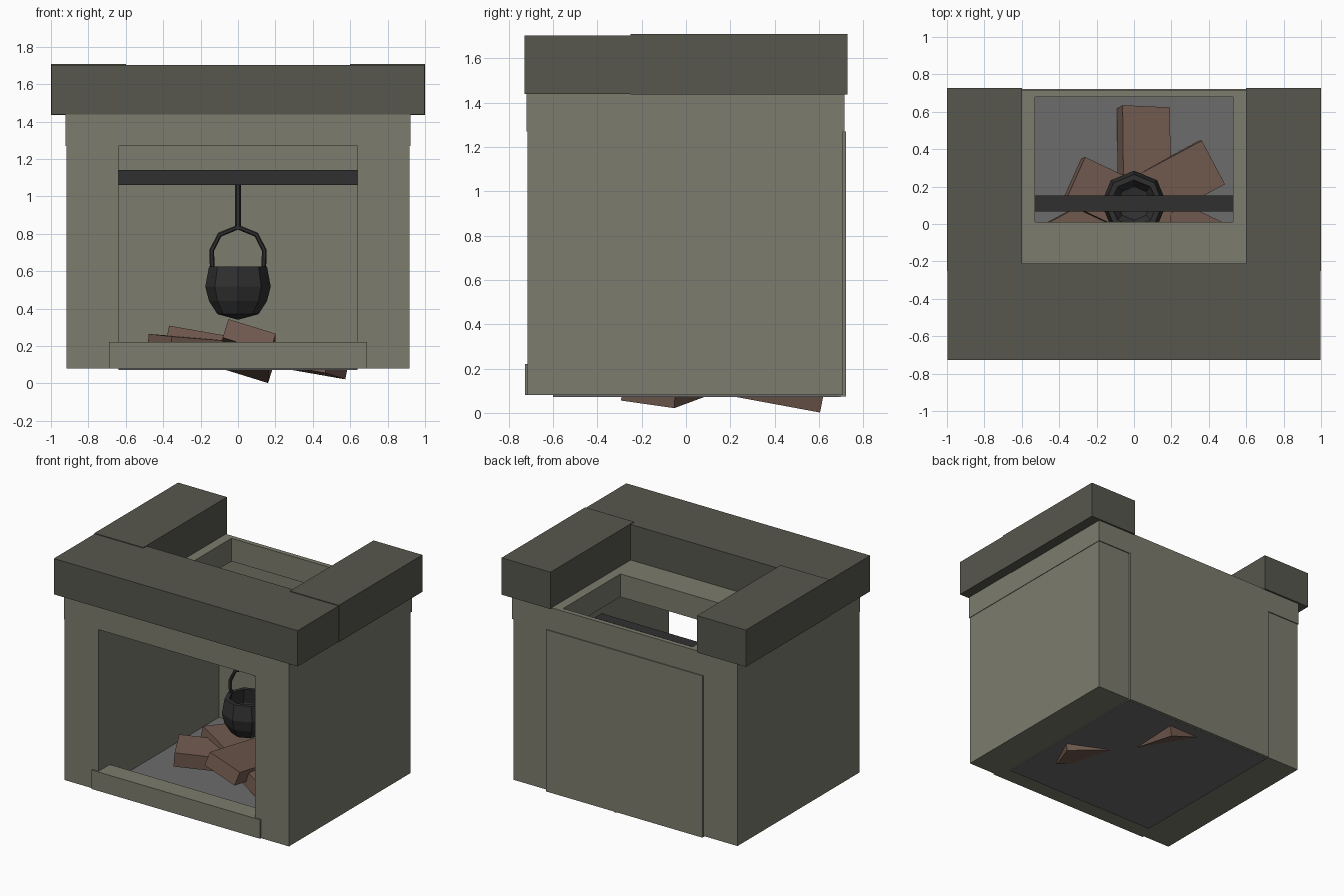
import bpy, bmesh, math
from mathutils import Vector, Matrix

if "Cube" in bpy.data.objects:
    bpy.data.objects.remove(bpy.data.objects["Cube"])


def material(name, r, g, b):
    m = bpy.data.materials.new(name)
    m.diffuse_color = (r, g, b, 1)
    m.use_nodes = True
    m.node_tree.nodes["Principled BSDF"].inputs["Base Color"].default_value = m.diffuse_color
    return m


STONE = material("stone", 0.20, 0.20, 0.155)
CAP = material("dark_stone", 0.095, 0.095, 0.075)
WOOD = material("wood", 0.17, 0.105, 0.08)
IRON = material("iron", 0.03, 0.03, 0.03)
ASH = material("ash", 0.15, 0.15, 0.15)


def finish(name, bm, mat):
    bmesh.ops.recalc_face_normals(bm, faces=bm.faces)
    me = bpy.data.meshes.new(name)
    bm.to_mesh(me)
    bm.free()
    me.materials.append(mat)
    ob = bpy.data.objects.new(name, me)
    bpy.context.collection.objects.link(ob)
    return ob


def box(name, x, y, z, mat):
    """Box from (min, max) ranges."""
    bm = bmesh.new()
    bmesh.ops.create_cube(bm, size=1)
    for v in bm.verts:
        v.co = [r[0] if c < 0 else r[1] for c, r in zip(v.co, (x, y, z))]
    return finish(name, bm, mat)


def frame(name, outer, inner, z, mat):
    """Rectangular slab with a rectangular hole; rects are x0, x1, y0, y1."""
    bm = bmesh.new()
    rings = []
    for (x0, x1, y0, y1), h in ((outer, z[0]), (outer, z[1]), (inner, z[1]), (inner, z[0])):
        rings.append([bm.verts.new((x, y, h)) for x, y in
                      ((x0, y0), (x1, y0), (x1, y1), (x0, y1))])
    for k in range(4):
        a, b = rings[k], rings[(k + 1) % 4]
        for i in range(4):
            j = (i + 1) % 4
            bm.faces.new((a[i], a[j], b[j], b[i]))
    return finish(name, bm, mat)


def log(name, p0, p1, roll, width=0.265, thick=0.105):
    """Rectangular billet from p0 to p1, rolled about its length."""
    p0, p1 = Vector(p0), Vector(p1)
    d = (p1 - p0).normalized()
    s = d.cross(Vector((0, 0, 1))).normalized()
    u = s.cross(d)
    rot = Matrix((s, d, u)).transposed() @ Matrix.Rotation(math.radians(roll), 3, 'Y')
    bm = bmesh.new()
    bmesh.ops.create_cube(bm, size=1)
    for v in bm.verts:
        v.co = (p0 + p1) / 2 + rot @ Vector(
            (v.co.x * width, v.co.y * (p1 - p0).length, v.co.z * thick))
    return finish(name, bm, WOOD)


def rod(name, pts, r, sides=6):
    """Faceted bar along a path lying in an xz plane."""
    bm = bmesh.new()
    pts = [Vector(p) for p in pts]
    rings = []
    for i, p in enumerate(pts):
        t = (pts[min(i + 1, len(pts) - 1)] - pts[max(i - 1, 0)]).normalized()
        b = Vector((0, 1, 0))
        n = t.cross(b)
        rings.append([bm.verts.new(p + r * (math.cos(a) * n + math.sin(a) * b))
                      for a in [2 * math.pi * k / sides for k in range(sides)]])
    for a, b in zip(rings, rings[1:]):
        for i in range(sides):
            j = (i + 1) % sides
            bm.faces.new((a[i], a[j], b[j], b[i]))
    bm.faces.new(rings[0])
    bm.faces.new(rings[-1])
    return finish(name, bm, IRON)


# Stone body: side walls, back panel, hollow lintel slab, sill and hearth floor
for side, s in (("left", -1), ("right", 1)):
    box(side + "_wall", sorted((s * 0.64, s * 0.918)), (-0.715, 0.708), (0.08, 1.27), STONE)
box("back_panel", (-0.64, 0.64), (0.69, 0.722), (0.073, 1.27), STONE)
frame("lintel_slab", (-0.922, 0.922, -0.72, 0.715), (-0.53, 0.53, 0.01, 0.68),
      (1.27, 1.44), STONE)
box("front_sill", (-0.69, 0.69), (-0.727, -0.585), (0.08, 0.22), STONE)
box("hearth_floor", (-0.64, 0.64), (-0.6, 0.70), (0.072, 0.082), ASH)

# U-shaped mantel cap
box("mantel_front", (-0.998, 0.998), (-0.728, -0.21), (1.438, 1.703), CAP)
for side, s in (("left", -1), ("right", 1)):
    box(side + "_mantel_arm", sorted((s * 0.6, s * 1.0)), (-0.25, 0.728), (1.435, 1.708), CAP)

# Crossbar and hanging hook
Y = 0.11
box("crossbar", (-0.64, 0.64), (Y - 0.042, Y + 0.042), (1.06, 1.14), IRON)
rod("hanger", [(0, Y, 1.08), (0, Y, 0.82)], 0.015)

# Eight-sided cauldron: outer wall, rim, inner wall
profile = [(0.11, 0.37), (0.155, 0.44), (0.175, 0.517), (0.155, 0.625),
           (0.125, 0.625), (0.145, 0.517), (0.12, 0.44), (0.09, 0.395)]
bm = bmesh.new()
rings = [[bm.verts.new((r * math.cos(k * math.pi / 4), Y + r * math.sin(k * math.pi / 4), z))
          for k in range(8)] for r, z in profile]
for a, b in zip(rings, rings[1:]):
    for i in range(8):
        j = (i + 1) % 8
        bm.faces.new((a[i], a[j], b[j], b[i]))
for ring, z in ((rings[0], 0.34), (rings[-1], 0.375)):
    tip = bm.verts.new((0, Y, z))
    for i in range(8):
        bm.faces.new((ring[i], ring[(i + 1) % 8], tip))
finish("cauldron", bm, IRON)

# Arched handle
half = [(0.137, 0.61), (0.141, 0.71), (0.098, 0.795)]
rod("cauldron_handle", [(-x, Y, z) for x, z in half] + [(0, Y, 0.835)]
    + [(x, Y, z) for x, z in reversed(half)], 0.013)

# Three crossed logs
log("log_back", (0.06, -0.27, 0.255), (0.05, 0.62, 0.09), 17.5)
log("log_right", (-0.325, 0.235, 0.24), (0.53, -0.17, 0.09), -7.5)
log("log_left", (-0.42, -0.12, 0.205), (0.42, 0.33, 0.14), 3)
